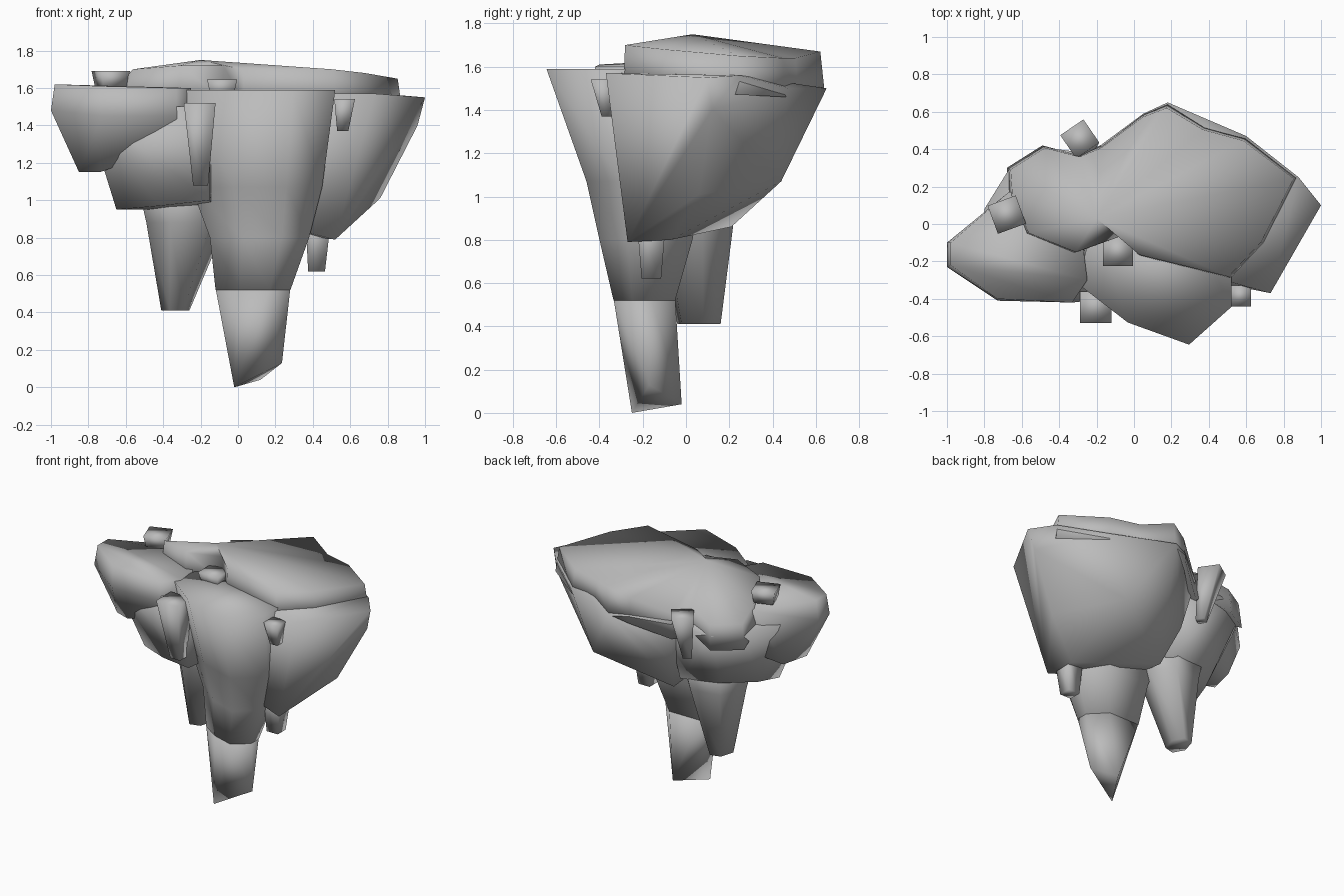
import bpy
import bmesh
from mathutils import Matrix, Vector

default_cube = bpy.data.objects.get("Cube")
if default_cube:
    bpy.data.objects.remove(default_cube, do_unlink=True)

# One stone colour for the whole model
stone = bpy.data.materials.new("grey_stone")
stone.use_nodes = True
stone_colour = (0.5, 0.5, 0.5, 1)
stone.diffuse_color = stone_colour
stone.node_tree.nodes["Principled BSDF"].inputs["Base Color"].default_value = stone_colour


def finish(name, bm):
    """Turn a bmesh into a smooth shaded stone object."""
    bmesh.ops.recalc_face_normals(bm, faces=bm.faces[:])
    for face in bm.faces:
        face.smooth = True
    mesh = bpy.data.meshes.new(name)
    bm.to_mesh(mesh)
    bm.free()
    mesh.materials.append(stone)
    obj = bpy.data.objects.new(name, mesh)
    bpy.context.collection.objects.link(obj)
    return obj


def hull(name, points):
    """Faceted boulder wrapped around a few corner points."""
    bm = bmesh.new()
    for point in points:
        bm.verts.new(point)
    result = bmesh.ops.convex_hull(bm, input=bm.verts[:])
    spare = [item for item in result["geom_interior"] if isinstance(item, bmesh.types.BMVert)]
    if spare:
        bmesh.ops.delete(bm, geom=spare, context="VERTS")
    return finish(name, bm)


def skin(name, rings, apex=None):
    """Join rings of points from top to bottom, with an optional peak on top."""
    bm = bmesh.new()
    rings = [[bm.verts.new(point) for point in ring] for ring in rings]
    count = len(rings[0])
    for upper, lower in zip(rings, rings[1:]):
        for i in range(count):
            j = (i + 1) % count
            bm.faces.new((upper[i], upper[j], lower[j], lower[i]))
    bm.faces.new(rings[-1])
    if apex:
        tip = bm.verts.new(apex)
        for i in range(count):
            bm.faces.new((rings[0][i], rings[0][(i + 1) % count], tip))
    else:
        bm.faces.new(rings[0])
    return finish(name, bm)


def fitted_ring(outline, z, left, right, front, back):
    """Fit an outline into a box at one height."""
    xs, ys = zip(*outline)
    ring = []
    for x, y in outline:
        across = (x - min(xs)) / (max(xs) - min(xs))
        along = (y - min(ys)) / (max(ys) - min(ys))
        ring.append((left + across * (right - left), front + along * (back - front), z))
    return ring


def square_stone(name, top, bottom, top_half, bottom_half, turn=0):
    """Square tapered stone between two centre points."""
    spin = Matrix.Rotation(turn, 3, "Z")
    rings = []
    for centre, half in ((top, top_half), (bottom, bottom_half)):
        corners = ((-half, -half), (half, -half), (half, half), (-half, half))
        rings.append([Vector(centre) + spin @ Vector((x, y, 0)) for x, y in corners])
    return skin(name, rings)


# Raised plateau, dipping towards the back on the -x side
plateau_rim = [
    (-.68, .3, 1.51), (-.67, .15, 1.6), (-.58, -.05, 1.7), (-.32, -.155, 1.72),
    (-.08, -.07, 1.72), (.03, -.17, 1.7), (.52, -.29, 1.7), (.7, -.1, 1.68),
    (.88, .25, 1.65), (.6, .46, 1.64), (.38, .52, 1.64), (.18, .64, 1.67),
    (.05, .59, 1.62), (-.18, .42, 1.5), (-.3, .37, 1.57), (-.49, .42, 1.5),
]
inset = .97
wall_height = .18
skin("plateau", [
    [(x * inset, y * inset, z) for x, y, z in plateau_rim],
    [(x, y, z - wall_height) for x, y, z in plateau_rim],
], apex=(-.2, .03, 1.75))

# Broad back bulk that reaches round to the +x side
hull("back_and_right_bulk", [
    (.73, -.37, 1.57), (1, .1, 1.55), (.88, .25, 1.56), (.3, -.25, 1.57),
    (.6, .47, 1.5), (.18, .65, 1.5), (.05, .59, 1.5), (-.18, .42, 1.45),
    (.96, .12, 1.4), (.44, .44, 1.07), (.76, .06, 1.01), (-.12, .34, 1.1),
    (-.05, .21, .86), (.52, -.27, .79), (.48, -.07, .8), (-.1, -.2, .95),
])

# Front lobe that narrows into the long root
root_outline = [(-.28, -.33), (-.02, -.53), (.3, -.645), (.52, -.45), (.52, -.25), (.3, 0), (-.2, 0)]
skin("front_lobe", [fitted_ring(root_outline, *box) for box in (
    (1.59, -.3, .52, -.645, .02),
    (1.07, -.25, .45, -.46, .08),
    (.8, -.15, .38, -.4, .03),
    (.52, -.12, .28, -.335, -.05),
)])
tip_points = [(-.02, -.25, 0), (.235, -.17, .13), (.12, -.02, .04)]
hull("long_root_end", fitted_ring(root_outline, .53, -.12, .28, -.335, -.05) + tip_points)

# Lobe on the -x side, stepped underneath
hull("left_side_lobe", [
    (-.98, -.1, 1.62), (-.98, -.22, 1.62), (-.73, -.4, 1.61), (-.33, -.42, 1.6),
    (-.25, -.3, 1.6), (-.67, .17, 1.56), (-.3, .1, 1.6), (-1, -.1, 1.48),
    (-1, -.23, 1.48), (-.73, -.41, 1.45), (-.33, -.42, 1.45), (-.85, -.18, 1.15),
    (-.74, -.22, 1.15), (-.8, .02, 1.15), (-.3, -.3, 1.3), (-.3, .2, 1.3),
])
hull("left_lobe_underside", [
    (-.82, -.3, 1.5), (-.33, -.42, 1.5), (-.15, -.4, 1.5), (-.8, .08, 1.45),
    (-.67, .29, 1.42), (-.49, .41, 1.42), (-.33, .38, 1.45), (-.1, .36, 1.4),
    (-.65, -.15, .95), (-.6, .02, .97), (-.42, -.27, .97), (-.15, -.36, 1),
    (-.12, .24, .95), (-.42, .2, .98),
])

# Short root behind the long one
short_root_outline = [(0, .4), (.3, 0), (.8, .1), (1, .6), (.7, 1), (.2, .9)]
skin("short_root", [fitted_ring(short_root_outline, *box) for box in (
    (1.1, -.54, 0, -.2, .26),
    (.88, -.49, -.06, -.14, .22),
    (.41, -.41, -.26, -.04, .16),
)])

# Loose stones set into the sides and top
square_stone("front_stone", (-.205, -.445, 1.52), (-.2, -.4, 1.08), .085, .04)
square_stone("right_front_stone", (.57, -.385, 1.54), (.56, -.36, 1.37), .055, .03)
square_stone("back_stone", (-.29, .455, 1.55), (-.27, .37, 1.2), .075, .03, turn=.6)
square_stone("hanging_stone", (.43, -.16, .92), (.42, -.16, .62), .07, .045)
square_stone("left_top_stone", (-.68, .05, 1.69), (-.68, .05, 1.6), .08, .065, turn=.35)
square_stone("middle_top_stone", (-.085, -.145, 1.645), (-.085, -.145, 1.55), .08, .06)
